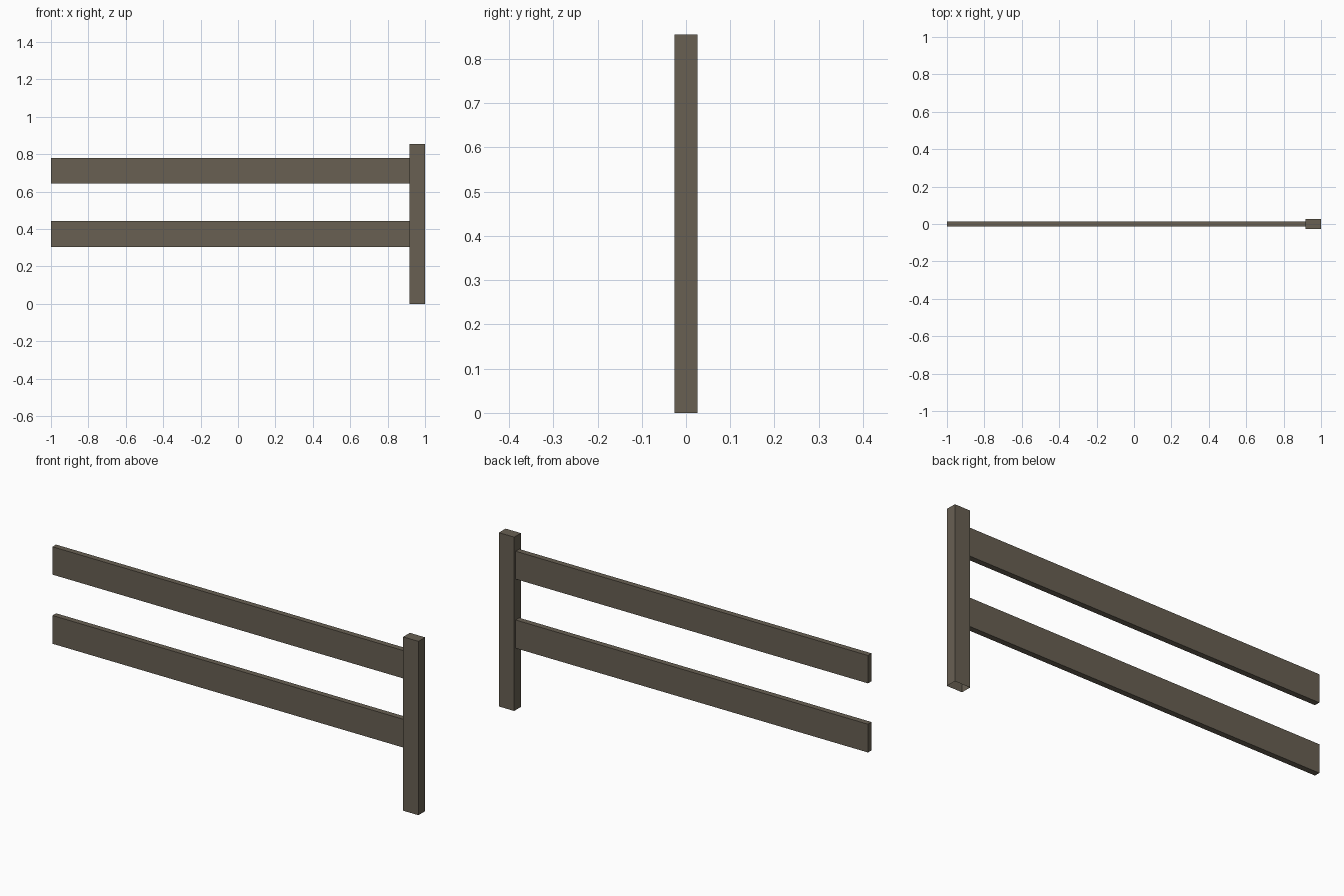
import bpy, bmesh

if "Cube" in bpy.data.objects:
    bpy.data.objects.remove(bpy.data.objects["Cube"])

wood = bpy.data.materials.new("weathered_wood")
wood.diffuse_color = (0.138, 0.117, 0.086, 1.0)
wood.use_nodes = True
wood.node_tree.nodes["Principled BSDF"].inputs["Base Color"].default_value = wood.diffuse_color


def box(name, lo, hi, open_dir):
    """Box between two corners, with the hidden face along open_dir left open."""
    bm = bmesh.new()
    bmesh.ops.create_cube(bm, size=1.0)
    for v in bm.verts:
        v.co = [lo[i] + (v.co[i] + 0.5) * (hi[i] - lo[i]) for i in range(3)]
    bm.normal_update()
    hidden = [f for f in bm.faces
              if sum(a * b for a, b in zip(f.normal, open_dir)) > 0.9]
    bmesh.ops.delete(bm, geom=hidden, context='FACES_ONLY')
    mesh = bpy.data.meshes.new(name)
    bm.to_mesh(mesh)
    bm.free()
    mesh.materials.append(wood)
    obj = bpy.data.objects.new(name, mesh)
    bpy.context.collection.objects.link(obj)
    return obj


# Upright post, open underneath
box("fence_post", (0.917, -0.026, 0.0), (1.0, 0.026, 0.855), (0, 0, -1))

# Two horizontal rails butting against the post
for name, z0, z1 in (("lower_rail", 0.304, 0.443), ("upper_rail", 0.644, 0.781)):
    box(name, (-1.0, -0.014, z0), (0.917, 0.014, z1), (1, 0, 0))
